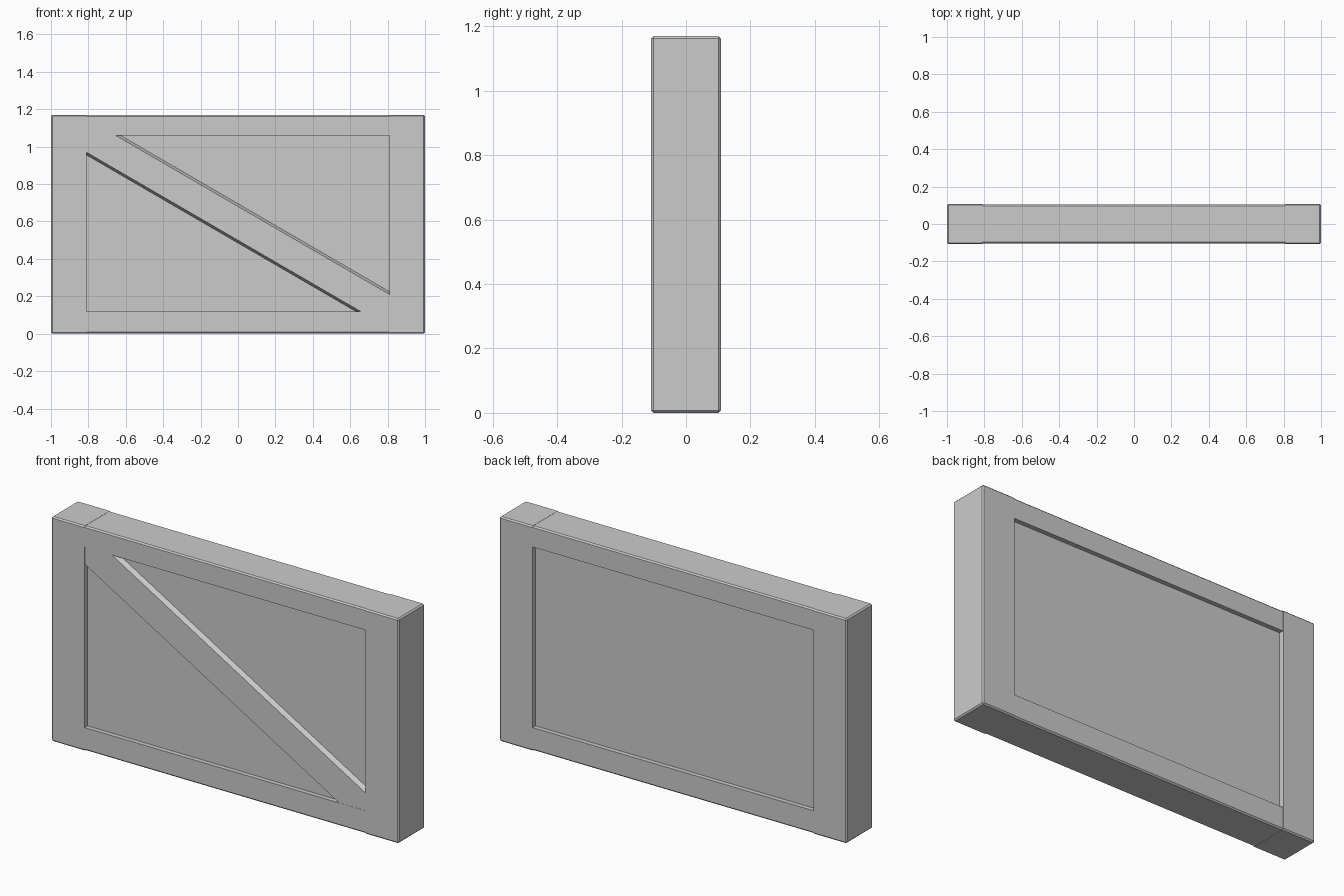
import bpy, bmesh

if "Cube" in bpy.data.objects:
    bpy.data.objects.remove(bpy.data.objects["Cube"])

H = 1.17            # overall height
D = 0.108           # half depth of the stiles
IN_X = 0.81         # half width of the opening
Z0, Z1 = 0.12, 1.06 # opening bottom and top
RAIL_D = 0.104      # rails sit slightly behind the stiles
PANEL_D = 0.08      # half depth of the inner panel


def finish(bm, name):
    bmesh.ops.recalc_face_normals(bm, faces=bm.faces)
    me = bpy.data.meshes.new(name)
    bm.to_mesh(me)
    bm.free()
    ob = bpy.data.objects.new(name, me)
    bpy.context.collection.objects.link(ob)
    return ob


def box(name, lo, hi, pick=None, width=0.007):
    """Box between two corners; edges accepted by pick() are chamfered."""
    bm = bmesh.new()
    bmesh.ops.create_cube(bm, size=1)
    for v in bm.verts:
        v.co = [lo[i] if v.co[i] < 0 else hi[i] for i in range(3)]
    if pick:
        edges = [e for e in bm.edges if pick(e.verts[0].co, e.verts[1].co)]
        bmesh.ops.bevel(bm, geom=edges, offset=width, segments=1,
                        profile=0.5, affect='EDGES')
    return finish(bm, name)


# Upright stiles: chamfered everywhere except around the inner face
def outer_edge(a, b):
    return not (abs(a.x) < 0.9 and abs(b.x) < 0.9)


box("left_stile", (-1, -D, 0), (-IN_X, D, H), outer_edge)
box("right_stile", (IN_X, -D, 0), (1, D, H), outer_edge)

# Horizontal rails: only the outer long edges are chamfered
box("bottom_rail", (-IN_X, -RAIL_D, 0.001), (IN_X, RAIL_D, Z0),
    lambda a, b: a.z < 0.06 and b.z < 0.06 and abs(a.x - b.x) > 1)
box("top_rail", (-IN_X, -RAIL_D, Z1), (IN_X, RAIL_D, H - 0.001),
    lambda a, b: a.z > 1.1 and b.z > 1.1 and abs(a.x - b.x) > 1)

# Recessed panel, seen on both sides
box("panel", (-IN_X, -PANEL_D, Z0), (IN_X, PANEL_D, Z1))


# Diagonal brace on the front, trimmed to the opening, with sloped long sides
def brace_outline(cut_x, cut_z):
    half = [(-IN_X, Z1 - cut_z), (-IN_X, Z1), (-IN_X + cut_x, Z1)]
    return half + [(-x, Z0 + Z1 - z) for x, z in half]


bm = bmesh.new()
front = [bm.verts.new((x, -0.103, z)) for x, z in brace_outline(0.156, 0.09)]
back = [bm.verts.new((x, -PANEL_D + 0.002, z)) for x, z in brace_outline(0.184, 0.106)]
bm.faces.new(front)
bm.faces.new(back[::-1])
for i in range(6):
    j = (i + 1) % 6
    bm.faces.new((front[i], back[i], back[j], front[j]))
finish(bm, "diagonal_brace")
